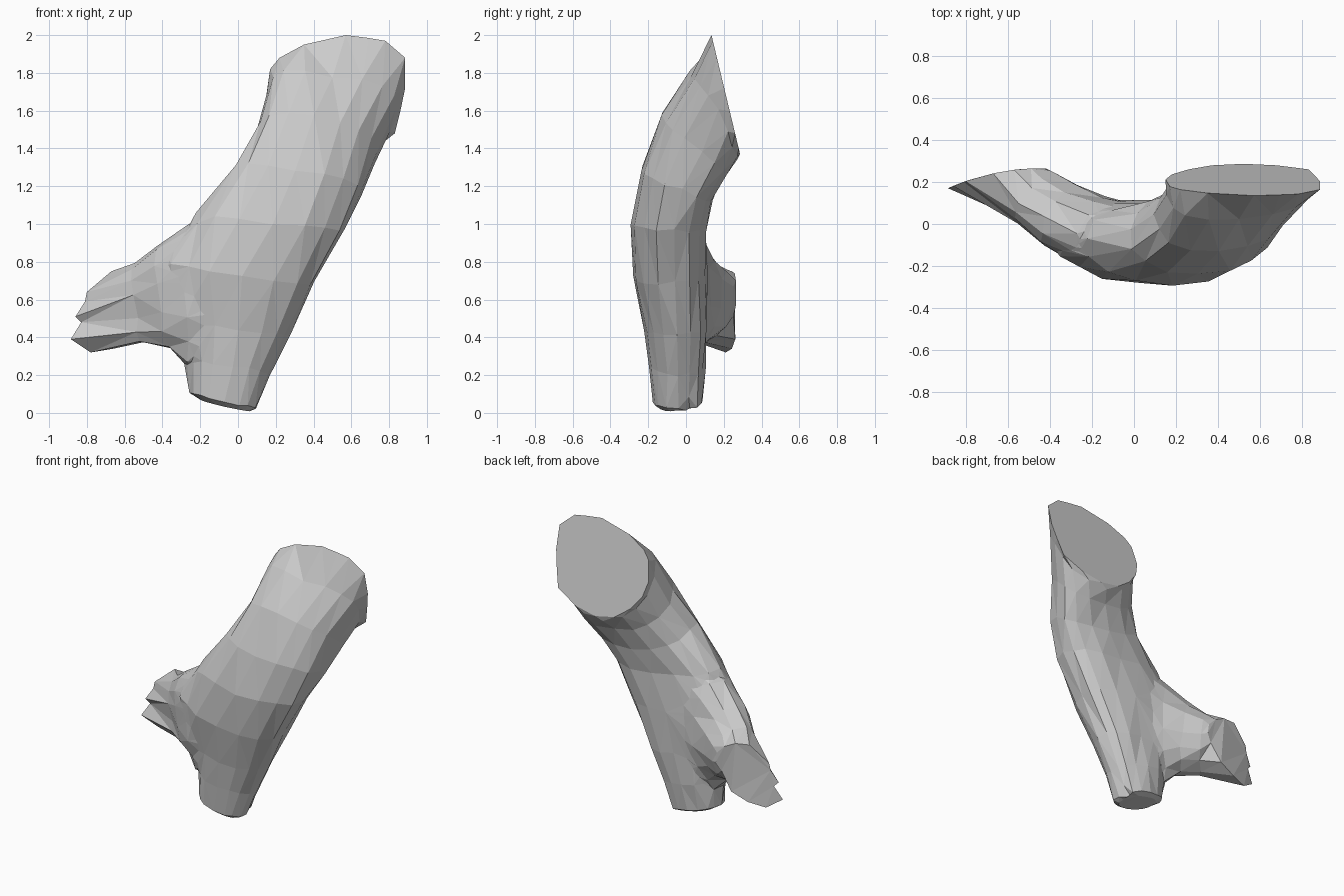
import bpy, bmesh, math, random
from mathutils import Vector

random.seed(4)
cube = bpy.data.objects.get("Cube")
if cube:
    bpy.data.objects.remove(cube)

bark = bpy.data.materials.new("pale grey")
bark.use_nodes = True
bark.diffuse_color = (0.6, 0.6, 0.6, 1)
bark.node_tree.nodes["Principled BSDF"].inputs["Base Color"].default_value = (0.6, 0.6, 0.6, 1)


def ring(quad, sides, jitter=0.0):
    """Rounded loop through four points, listed in order around the limb."""
    a, b, c, d = [Vector(p) for p in quad]
    mid = (a + b + c + d) / 4
    pts = []
    for i in range(sides):
        t = math.tau * i / sides
        u, v = math.cos(t), math.sin(t)
        p = mid + abs(u) ** 0.85 * ((a if u > 0 else c) - mid)
        p += abs(v) ** 0.85 * ((b if v > 0 else d) - mid)
        pts.append(p + Vector([random.uniform(-jitter, jitter) for _ in range(3)]))
    return pts


def loft(name, rings):
    """Skin a list of equal loops and close both ends."""
    bm = bmesh.new()
    loops = [[bm.verts.new(p) for p in r] for r in rings]
    n = len(loops[0])
    for lo, hi in zip(loops, loops[1:]):
        for i in range(n):
            j = (i + 1) % n
            bm.faces.new((lo[i], lo[j], hi[j], hi[i]))
    bmesh.ops.triangulate(bm, faces=bm.faces[:])
    bm.faces.new(loops[0][::-1])
    bm.faces.new(loops[-1])
    bmesh.ops.recalc_face_normals(bm, faces=bm.faces[:])
    mesh = bpy.data.meshes.new(name)
    bm.to_mesh(mesh)
    bm.free()
    mesh.materials.append(bark)
    obj = bpy.data.objects.new(name, mesh)
    bpy.context.scene.collection.objects.link(obj)
    return obj


# Trunk: each loop is left edge, front, right edge, back
trunk_quads = [
    [(-.2, -.04, .07), (-.06, -.14, .03), (.07, -.04, .01), (-.06, .05, .04)],
    [(-.25, -.04, .11), (-.07, -.18, .06), (.1, -.04, .03), (-.07, .08, .06)],
    [(-.25, -.04, .27), (-.03, -.19, .25), (.17, -.04, .2), (-.03, .1, .25)],
    [(-.28, -.05, .47), (0, -.225, .44), (.27, -.05, .42), (.02, .11, .45)],
    [(-.37, -.06, .8), (.03, -.285, .72), (.41, -.06, .69), (.08, .11, .74)],
    [(-.22, -.07, 1.06), (.18, -.295, 1), (.56, -.06, .97), (.2, .11, .98)],
    [(-.02, -.03, 1.29), (.3, -.24, 1.28), (.66, -.02, 1.18), (.33, .14, 1.13)],
    [(.1, .05, 1.48), (.4, -.13, 1.57), (.74, .08, 1.38), (.42, .21, 1.27)],
    [(.155, .14, 1.7), (.5, .02, 1.78), (.84, .17, 1.6), (.47, .265, 1.34)],
]
# Outline of the slanted top cut
top_cut = [(.15, 1.68), (.17, 1.82), (.22, 1.88), (.35, 1.95), (.57, 2), (.69, 1.985),
           (.78, 1.97), (.885, 1.88), (.885, 1.72), (.86, 1.6), (.83, 1.48), (.68, 1.4),
           (.52, 1.37), (.37, 1.4), (.26, 1.48), (.18, 1.58)]
cut_end = [Vector((x, .135 + .24 * (2 - z), z)) for x, z in top_cut]
trunk = loft("trunk", [ring(q, 16, .008 if k else 0)
                       for k, q in enumerate(trunk_quads)] + [cut_end])

# Side branch: each loop is top, outer front, bottom, inner back
branch_quads = [
    [(0, -.08, 1.1), (.02, -.24, .65), (0, -.06, .25), (.03, .07, .65)],
    [(-.27, -.04, 1), (-.26, -.19, .62), (-.25, -.02, .25), (-.13, .135, .66)],
    [(-.42, .03, .89), (-.41, -.1, .6), (-.36, .03, .35), (-.27, .19, .63)],
    [(-.55, .1, .795), (-.53, .01, .56), (-.5, .1, .375), (-.37, .25, .61)],
]
# Splintered outline of the broken end
tip = [(-.67, .75), (-.8, .64), (-.81, .59), (-.86, .51), (-.83, .48),
       (-.885, .39), (-.78, .32), (-.66, .34), (-.54, .39), (-.45, .48),
       (-.42, .57), (-.43, .64), (-.49, .7), (-.57, .74)]
broken_end = [Vector((x, .265 - .5 * (x + .45) ** 2, z)) for x, z in tip]
branch = loft("side_branch", [ring(q, 14, .008) for q in branch_quads] + [broken_end])

# Fuse the branch into the trunk
fuse = trunk.modifiers.new("fuse", 'BOOLEAN')
fuse.operation = 'UNION'
fuse.solver = 'EXACT'
fuse.object = branch
bpy.context.view_layer.update()
graph = bpy.context.evaluated_depsgraph_get()
fused = bpy.data.meshes.new_from_object(trunk.evaluated_get(graph))
trunk.modifiers.clear()
trunk.data = fused
trunk.name = "forked_log"
bpy.data.objects.remove(branch)

# Soften the creases of the fork
bm = bmesh.new()
bm.from_mesh(fused)
bmesh.ops.remove_doubles(bm, verts=bm.verts[:], dist=.012)
bmesh.ops.triangulate(bm, faces=bm.faces[:])
for _ in range(2):
    bm.normal_update()
    crease = {v for e in bm.edges if e.is_manifold and e.calc_face_angle_signed() < -.3
              for v in e.verts if -.45 < v.co.x < .1 and v.co.z < 1.2}
    bmesh.ops.smooth_vert(bm, verts=list(crease), factor=.5,
                          use_axis_x=True, use_axis_y=True, use_axis_z=True)
bm.to_mesh(fused)
bm.free()
